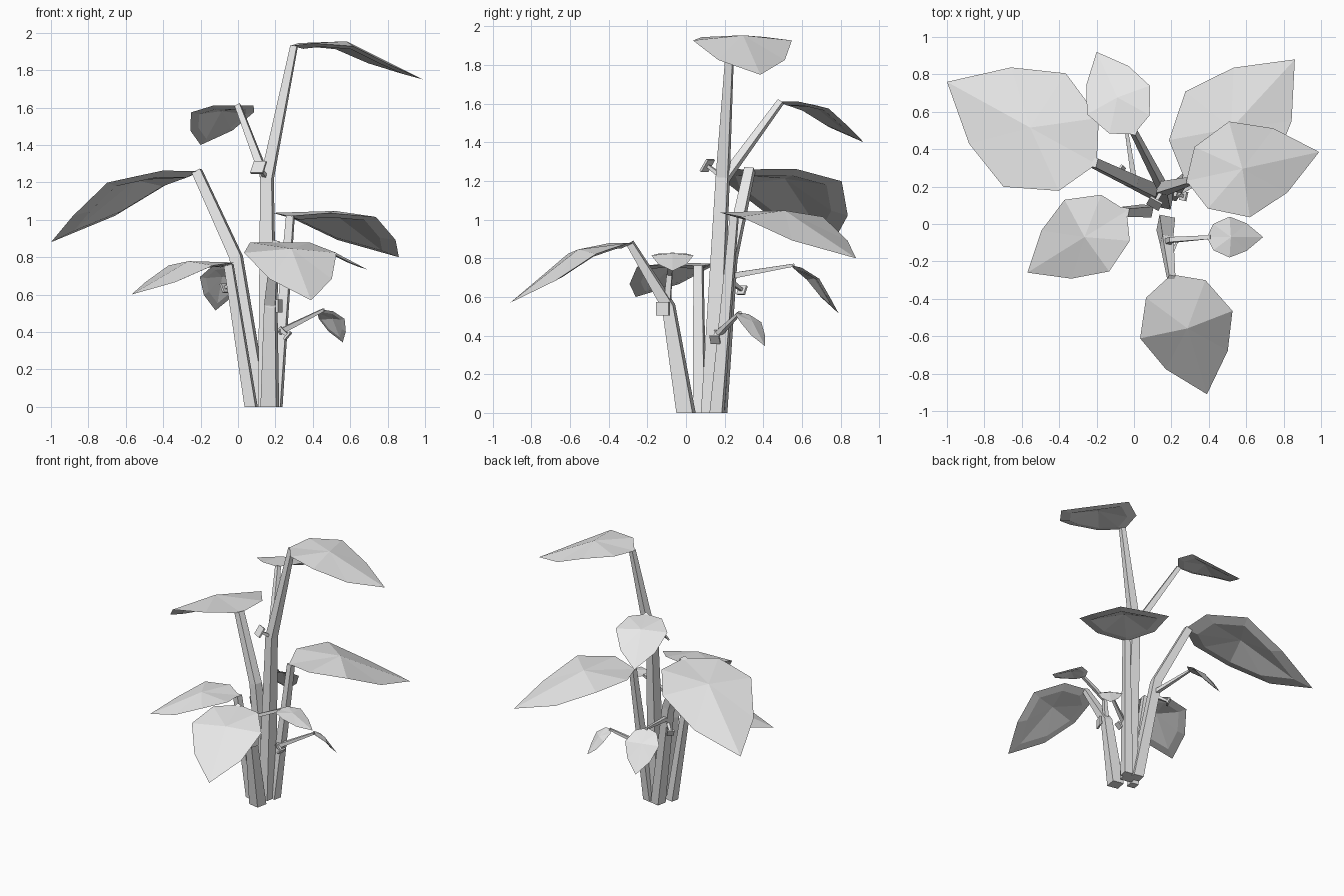
import bpy, bmesh
from mathutils import Vector, Matrix

old = bpy.data.objects.get("Cube")
if old:
    bpy.data.objects.remove(old, do_unlink=True)

# Single pale grey material
grey = bpy.data.materials.new("pale_grey")
grey.use_nodes = True
grey.diffuse_color = (0.8, 0.8, 0.8, 1)
grey.node_tree.nodes["Principled BSDF"].inputs["Base Color"].default_value = grey.diffuse_color

UP = Vector((0, 0, 1))


def finish(name, bm):
    bmesh.ops.recalc_face_normals(bm, faces=bm.faces)
    mesh = bpy.data.meshes.new(name)
    bm.to_mesh(mesh)
    bm.free()
    mesh.materials.append(grey)
    obj = bpy.data.objects.new(name, mesh)
    bpy.context.collection.objects.link(obj)
    return obj


def stem(name, points, start, end):
    """Tapered square stem along a path; start and end are its widths."""
    pts = [Vector(p) for p in points]
    bm = bmesh.new()
    rings = []
    for i, p in enumerate(pts):
        along = (pts[min(i + 1, len(pts) - 1)] - pts[max(i - 1, 0)]).normalized()
        if p.z == 0:
            along = UP
        # Keep the sides nearly square to the front on upright stems
        ref = Vector((0.2, 1, 0)) if abs(along.z) > 0.6 else UP
        side = along.cross(ref).normalized()
        other = side.cross(along)
        half = (start + (end - start) * i / (len(pts) - 1)) / 2
        rings.append([bm.verts.new(p + half * (a * side + b * other))
                      for a, b in ((1, 1), (-1, 1), (-1, -1), (1, -1))])
    for low, high in zip(rings, rings[1:]):
        # Pick the corner offset that avoids twisting
        k = min(range(4), key=lambda s: sum(
            (low[j].co - high[(j + s) % 4].co).length for j in range(4)))
        for j in range(4):
            bm.faces.new((low[j], low[(j + 1) % 4],
                          high[(j + 1 + k) % 4], high[(j + k) % 4]))
    bm.faces.new(rings[0])
    bm.faces.new(rings[-1])
    return finish(name, bm)


# Half outline of a unit leaf: along, across, height
HALF = [(0.1, 0.225, 0.045), (0.377, 0.35, 0.09), (0.7, 0.235, 0.03)]
OUTLINE = ([(0, 0, 0)] + HALF + [(1, 0, 0)]
           + [(a, -c, h) for a, c, h in reversed(HALF)])
CENTRE = Vector((0.39, 0, 0.13))


def leaf(name, base, tip):
    """Eight-sided faceted leaf, domed on top, with a hollow inset underside."""
    base, tip = Vector(base), Vector(tip)
    along = tip - base
    size = along.length
    along.normalize()
    side = UP.cross(along).normalized()
    normal = along.cross(side)
    frame = Matrix((along, side, normal)).transposed() * size
    bm = bmesh.new()

    def vert(v):
        return bm.verts.new(base + frame @ Vector(v))

    rim = [vert(v) for v in OUTLINE]
    inner = [vert(Vector(v).lerp(CENTRE, 0.25) - Vector((0, 0, 0.03))) for v in OUTLINE]
    top = vert(CENTRE)
    under = vert(CENTRE - Vector((0, 0, 0.02)))
    for i in range(len(rim)):
        j = (i + 1) % len(rim)
        bm.faces.new((rim[i], rim[j], top))
        bm.faces.new((rim[j], rim[i], inner[i], inner[j]))
        bm.faces.new((inner[j], inner[i], under))
    return finish(name, bm)


def bud(name, joint, end, size):
    """Small square plate on a short stalk growing from a joint."""
    joint, end = Vector(joint), Vector(end)
    stem(name + "_stalk", [joint, end], 0.025, 0.015)
    bm = bmesh.new()
    bmesh.ops.create_cube(bm, size=1)
    turn = (end - joint).to_track_quat('Z', 'Y').to_matrix().to_4x4()
    bm.transform(Matrix.Translation(end) @ turn @ Matrix.Diagonal((size, size, 0.012, 1)))
    finish(name, bm)


# Main stems: path, width at the bottom, width at the top
stem("tall_stem", [(.16, .13, 0), (.155, .19, 1.22), (.3, .23, 1.93)], .09, .035)
stem("left_back_stem", [(.12, .17, 0), (-.01, .23, .8), (-.22, .33, 1.26)], .075, .05)
stem("right_back_stem", [(.2, .16, 0), (.28, .25, 1.02)], .065, .04)
stem("front_stem", [(.17, 0, 0), (.175, -.09, .55), (.2, -.29, .88)], .085, .035)
stem("left_front_stem", [(.07, .07, 0), (-.05, .065, .76)], .06, .045)

# Side branches
stem("back_branch", [(.155, .19, 1.2), (0, .49, 1.61)], .045, .03)
stem("right_front_branch", [(.17, -.1, .53), (.2, -.085, .72), (.41, -.07, .82)], .035, .02)
stem("low_back_branch", [(0, .24, .71), (-.05, .56, .765)], .03, .015)
stem("low_right_branch", [(.22, .16, .4), (.46, .28, .52)], .03, .015)

# Leaves
leaf("left_back_leaf", (-.2, .32, 1.26), (-1, .76, .88))
leaf("top_leaf", (.28, .23, 1.93), (.99, .385, 1.75))
leaf("right_back_leaf", (.27, .24, 1.02), (.86, .88, .8))
leaf("back_leaf", (0, .48, 1.61), (-.2, .92, 1.4))
leaf("front_leaf", (.2, -.27, .88), (.39, -.91, .57))
leaf("left_front_leaf", (-.04, .07, .76), (-.57, -.26, .6))
leaf("small_right_leaf", (.39, -.07, .82), (.69, -.07, .735))
leaf("small_back_leaf", (-.05, .54, .765), (-.12, .79, .515))
leaf("small_low_leaf", (.45, .27, .52), (.56, .41, .345))

# Buds at the joints
bud("tall_stem_bud", (.155, .19, 1.22), (.11, .11, 1.28), .075)
bud("front_stem_bud", (.17, -.1, .54), (.22, -.12, .54), .07)
bud("left_back_bud", (0, .23, .68), (-.07, .29, .635), .05)
bud("right_back_bud", (.22, .16, .42), (.265, .15, .38), .05)
